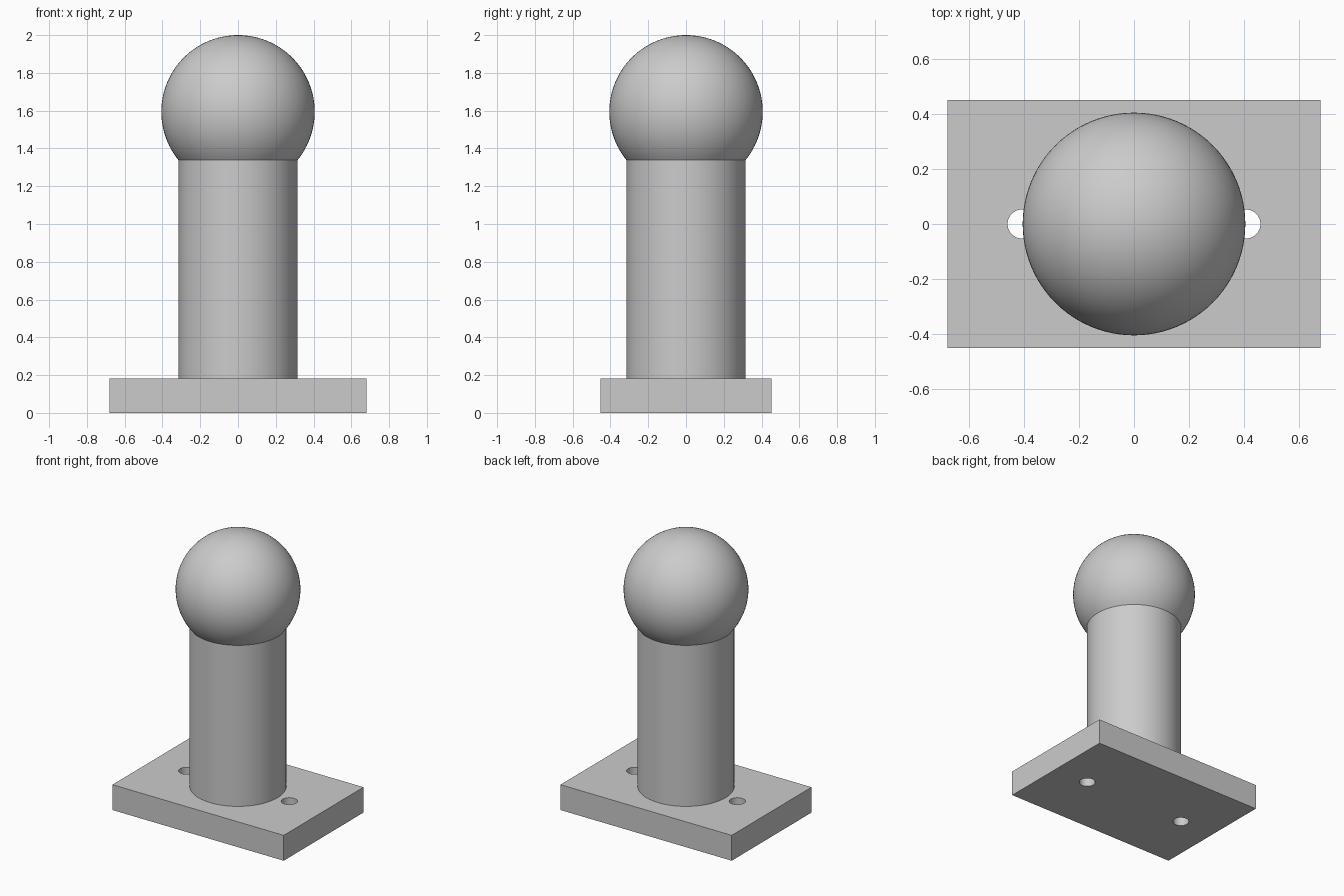
import bpy
import math

cube = bpy.data.objects.get("Cube")
if cube:
    bpy.data.objects.remove(cube, do_unlink=True)

PLATE = (1.36, 0.905, 0.182)
POST_R, BALL_R = 0.315, 0.406
BALL_Z = 2 - BALL_R
HOLE_X, HOLE_R = 0.408, 0.053

grey = bpy.data.materials.new("plain grey")
grey.use_nodes = True
colour = (0.6, 0.6, 0.6, 1)
grey.diffuse_color = colour
grey.node_tree.nodes["Principled BSDF"].inputs["Base Color"].default_value = colour


def finish(name):
    obj = bpy.context.object
    obj.name = obj.data.name = name
    obj.data.materials.append(grey)
    return obj


# Base plate
bpy.ops.mesh.primitive_cube_add(size=1, location=(0, 0, PLATE[2] / 2))
plate = finish("base_plate")
plate.scale = PLATE
bpy.ops.object.transform_apply(location=False, rotation=False)

# Screw holes through the plate, one each side of the post
for side in (-1, 1):
    bpy.ops.mesh.primitive_cylinder_add(
        vertices=48, radius=HOLE_R, depth=1, location=(side * HOLE_X, 0, 0))
    cutter = finish("hole_cutter")
    cutter.hide_render = True
    bpy.context.view_layer.objects.active = plate
    cut = plate.modifiers.new("screw_hole", "BOOLEAN")
    cut.object = cutter
    cut.solver = "EXACT"
    bpy.ops.object.modifier_apply(modifier=cut.name)
    bpy.data.objects.remove(cutter, do_unlink=True)

plate.select_set(True)
bpy.ops.object.shade_smooth_by_angle(angle=math.radians(30))

# Post and ball, turned as one profile: rim of post, then the ball's arc
start = -math.acos(POST_R / BALL_R)
steps = 40
profile = [(POST_R, PLATE[2])]
for i in range(steps + 1):
    a = start + (math.pi / 2 - start) * i / steps
    profile.append((max(0, BALL_R * math.cos(a)), BALL_Z + BALL_R * math.sin(a)))

mesh = bpy.data.meshes.new("post_and_ball")
mesh.from_pydata([(r, 0, z) for r, z in profile],
                 [(i, i + 1) for i in range(len(profile) - 1)], [])
knob = bpy.data.objects.new("post_and_ball", mesh)
bpy.context.collection.objects.link(knob)
bpy.ops.object.select_all(action="DESELECT")
knob.select_set(True)
bpy.context.view_layer.objects.active = knob
finish("post_and_ball")
turn = knob.modifiers.new("turn", "SCREW")
turn.axis = "Z"
turn.steps = turn.render_steps = 96
turn.use_merge_vertices = True
turn.merge_threshold = 0.0001
turn.use_normal_calculate = True
bpy.ops.object.modifier_apply(modifier=turn.name)

# Face outward and smooth everything but the seam
bpy.ops.object.mode_set(mode="EDIT")
bpy.ops.mesh.select_all(action="SELECT")
bpy.ops.mesh.normals_make_consistent(inside=False)
bpy.ops.object.mode_set(mode="OBJECT")
bpy.ops.object.shade_smooth_by_angle(angle=math.radians(30))
